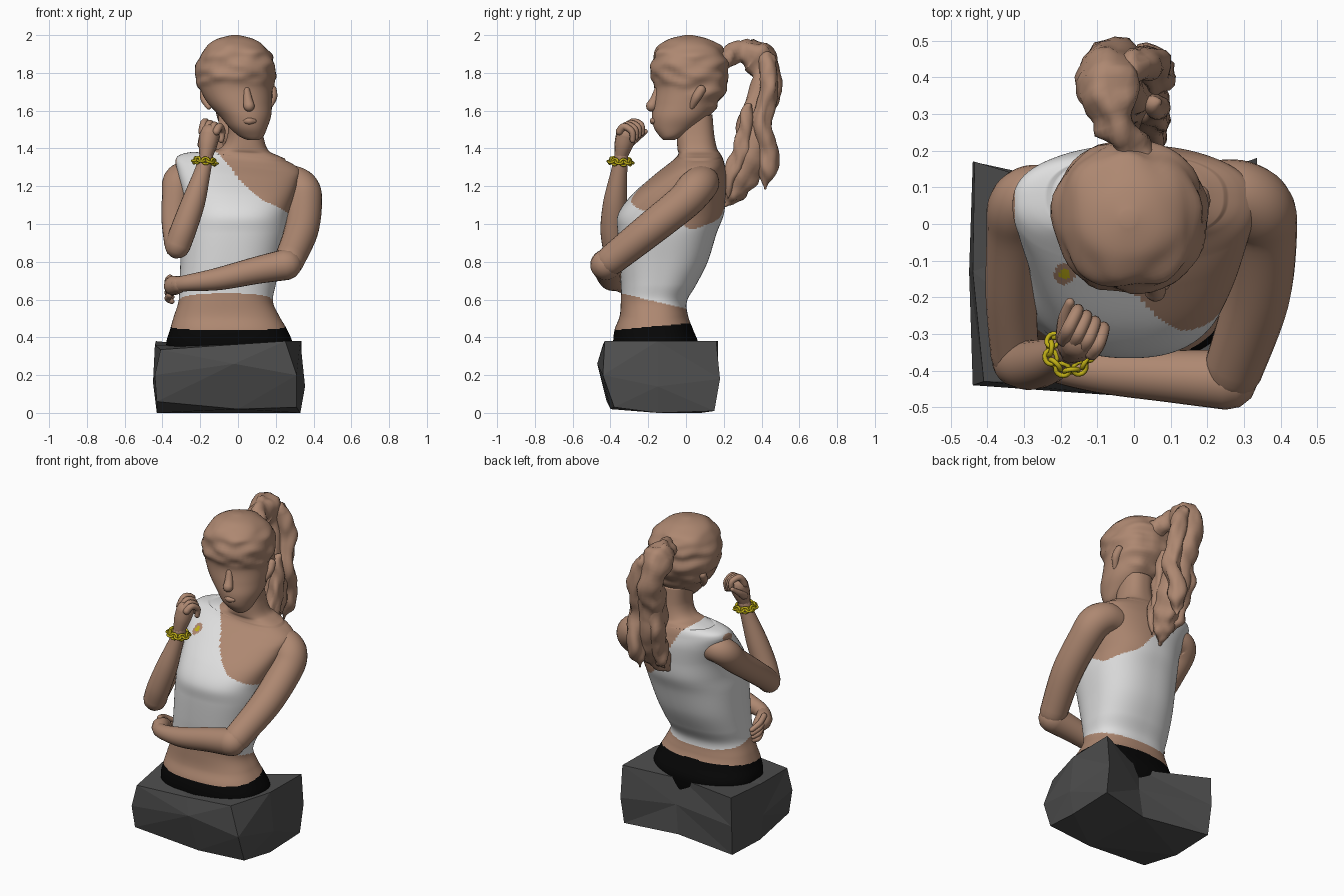
import bpy, bmesh, math
from mathutils import Vector, Matrix, noise


def material(name, rgb):
    m = bpy.data.materials.new(name)
    m.diffuse_color = (*rgb, 1)
    return m


SKIN = material("skin", (0.42, 0.245, 0.165))
WHITE = material("white cloth", (0.73, 0.73, 0.73))
BLACK = material("black cloth", (0.002, 0.002, 0.002))
GREY = material("dark grey stone", (0.075, 0.075, 0.075))
GOLD = material("gold", (0.54, 0.44, 0.008))


def finish(name, bm, mats, rule=None, smooth=True):
    bmesh.ops.recalc_face_normals(bm, faces=bm.faces)
    bm.normal_update()
    for f in bm.faces:
        f.smooth = smooth
        if rule:
            f.material_index = rule(f.calc_center_median())
    me = bpy.data.meshes.new(name)
    bm.to_mesh(me)
    bm.free()
    for m in mats:
        me.materials.append(m)
    ob = bpy.data.objects.new(name, me)
    bpy.context.collection.objects.link(ob)
    return ob


def spline(pts, n):
    """Smooth (Catmull-Rom) samples through rows of numbers."""
    p = [Vector(a) for a in pts]
    p = [p[0]] + p + [p[-1]]
    out = []
    for i in range(1, len(p) - 2):
        a, b, c, d = p[i - 1:i + 3]
        for k in range(n):
            t = k / n
            out.append(0.5 * (2 * b + (c - a) * t + (2 * a - 5 * b + 4 * c - d) * t * t
                              + (3 * b - a - 3 * c + d) * t ** 3))
    return out + [p[-1]]


def skin_rings(bm, rings):
    vs = [[bm.verts.new(p) for p in r] for r in rings]
    n = len(vs[0])
    for a, b in zip(vs, vs[1:]):
        for i in range(n):
            bm.faces.new((a[i], a[(i + 1) % n], b[(i + 1) % n], b[i]))
    bm.faces.new(vs[0][::-1])
    bm.faces.new(vs[-1])


def body(rows, n, sides, power, shape):
    """Rings from rows of z, centre x, centre y, half width, half depth."""
    rings = []
    for z, cx, cy, rx, ry in spline(rows, n):
        ring = []
        for i in range(sides):
            a = math.tau * i / sides
            c, s = math.cos(a), math.sin(a)
            e = 2 / power
            p = Vector((cx + rx * math.copysign(abs(c) ** e, c),
                        cy + ry * math.copysign(abs(s) ** e, s), z))
            ring.append(shape(p, Vector((c, s, 0))))
        rings.append(ring)
    return rings


def tube(bm, pts, sides=16, rough=0.0, n=6):
    """Round-ended tapering tube through (x, y, z, radius) points."""
    s = [(Vector(p[:3]), max(p[3], 0.004)) for p in spline(pts, n)]
    d0 = (s[0][0] - s[1][0]).normalized()
    d1 = (s[-1][0] - s[-2][0]).normalized()
    caps = [math.radians(a) for a in (80, 55, 28)]
    start = [(s[0][0] + d0 * s[0][1] * math.sin(a), s[0][1] * math.cos(a)) for a in caps]
    end = [(s[-1][0] + d1 * s[-1][1] * math.sin(a), s[-1][1] * math.cos(a)) for a in caps[::-1]]
    s = start + s + end
    d = -d0
    u = d.orthogonal().normalized()
    rings = []
    for i, (p, r) in enumerate(s):
        new = (s[min(i + 1, len(s) - 1)][0] - s[max(i - 1, 0)][0]).normalized()
        u.rotate(d.rotation_difference(new))
        d = new
        v = d.cross(u)
        ring = []
        for k in range(sides):
            a = math.tau * k / sides
            o = u * math.cos(a) + v * math.sin(a)
            q = p + o * r
            ring.append(q + o * rough * noise.noise(Vector((q.x * 22, q.y * 22, q.z * 9))))
        rings.append(ring)
    skin_rings(bm, rings)


def tubes(name, paths, mat=SKIN, **kw):
    bm = bmesh.new()
    for p in paths:
        tube(bm, p, **kw)
    return finish(name, bm, [mat])


# Torso with neck: skin, one-shoulder top and trousers
TORSO = [(0.25, -0.04, -0.16, 0.32, 0.21), (0.36, -0.045, -0.16, 0.335, 0.225),
         (0.44, -0.05, -0.17, 0.31, 0.208), (0.51, -0.06, -0.17, 0.28, 0.182),
         (0.59, -0.065, -0.17, 0.25, 0.175), (0.68, -0.055, -0.145, 0.255, 0.20),
         (0.80, -0.04, -0.12, 0.265, 0.235), (0.95, -0.02, -0.10, 0.28, 0.262),
         (1.05, -0.01, -0.08, 0.28, 0.28), (1.15, 0, -0.04, 0.295, 0.25),
         (1.25, 0, 0.02, 0.32, 0.195), (1.31, 0, 0.055, 0.33, 0.15),
         (1.345, 0, 0.07, 0.29, 0.125), (1.375, 0.02, 0.07, 0.19, 0.11),
         (1.40, 0.035, 0.06, 0.125, 0.105), (1.47, 0.04, 0.05, 0.095, 0.10),
         (1.58, 0.03, 0.04, 0.09, 0.10)]
NECKLINE = [(-0.4, 1.6), (-0.1, 1.39), (0.01, 1.23), (0.12, 1.13), (0.2, 1.095),
            (0.28, 1.05), (0.4, 0.9)]


def neckline(x):
    for (x0, z0), (x1, z1) in zip(NECKLINE, NECKLINE[1:]):
        if x <= x1:
            return z0 + (z1 - z0) * (x - x0) / (x1 - x0)
    return 0.9


def clothing(c):
    if c.z < 0.455 + 0.09 * (c.y + 0.2):
        return 2
    spot = math.hypot(c.x + 0.19, c.y + 0.137)
    if c.z > 1.1 and spot < 0.028:
        return 3 if spot < 0.014 else 0
    if c.x < -0.325 and c.z > 1.2:
        return 0
    hem = 0.635 - 0.24 * (c.y + 0.35)
    back = min(max((c.y + 0.12) / 0.15, 0), 1)
    top = neckline(c.x) - back * (0.03 + 0.07 * min(max((c.x + 0.1) / 0.2, 0), 1))
    return 1 if hem < c.z < top else 0


def tilt_shoulders(p, o):
    k = min(max((p.z - 1.0) / 0.3, 0), 1) * (1 if p.z < 1.36 else 0.6)
    p.z -= 0.095 * p.x * k
    return p


bm = bmesh.new()
skin_rings(bm, body(TORSO, 15, 200, 2.4, tilt_shoulders))
finish("torso", bm, [SKIN, WHITE, BLACK, GOLD], clothing)

# Head with lumpy swept-back hair
HEAD = [(1.445, 0.08, -0.09, 0.03, 0.03), (1.465, 0.07, -0.08, 0.065, 0.06),
        (1.51, 0.055, -0.06, 0.10, 0.11), (1.57, 0.04, -0.03, 0.135, 0.15),
        (1.64, 0.01, 0.0, 0.17, 0.175), (1.72, -0.01, 0.02, 0.193, 0.188),
        (1.80, -0.01, 0.02, 0.203, 0.2), (1.88, -0.012, 0.02, 0.19, 0.193),
        (1.94, -0.015, 0.02, 0.15, 0.157), (1.98, -0.015, 0.015, 0.09, 0.10),
        (2.0, -0.015, 0.015, 0.02, 0.02)]


def hair(p, o):
    hairline = 1.73 - 0.9 * max(p.y + 0.05, 0)
    k = min(max((p.z - hairline) / 0.04, 0), 1) * min(1, (2.0 - p.z) / 0.06)
    return p + o * k * (0.006 + 0.022 * noise.noise(Vector((p.x * 11, p.y * 9, p.z * 18))))


bm = bmesh.new()
skin_rings(bm, body(HEAD, 6, 48, 2.1, hair))
finish("head", bm, [SKIN])
tubes("nose", [[(0.045, -0.15, 1.71, 0.018), (0.052, -0.165, 1.66, 0.024),
                (0.058, -0.182, 1.625, 0.03)]])
tubes("lips", [[(0.035, -0.168, 1.545, 0.012), (0.06, -0.174, 1.545, 0.018),
                (0.085, -0.168, 1.545, 0.012)]])
tubes("ears", [[(0.18, 0.08, 1.71, 0.025), (0.183, 0.055, 1.67, 0.024), (0.165, 0.03, 1.62, 0.015)],
               [(-0.18, 0.09, 1.70, 0.022), (-0.178, 0.07, 1.66, 0.02), (-0.155, 0.05, 1.62, 0.014)]])

# Ponytail: one thick looping tail and loose strands
tubes("ponytail", [
    [(0.01, 0.17, 1.86, 0.055), (-0.05, 0.28, 1.905, 0.056), (-0.07, 0.37, 1.885, 0.085),
     (-0.06, 0.43, 1.78, 0.075), (-0.04, 0.40, 1.65, 0.08), (-0.02, 0.365, 1.52, 0.085),
     (0.0, 0.36, 1.40, 0.09), (0.01, 0.31, 1.27, 0.08), (0.0, 0.25, 1.17, 0.055),
     (-0.02, 0.21, 1.11, 0.02)],
    [(0.0, 0.43, 1.86, 0.05), (0.04, 0.44, 1.74, 0.05), (0.05, 0.40, 1.55, 0.05),
     (0.05, 0.43, 1.38, 0.05), (0.04, 0.43, 1.28, 0.045), (0.03, 0.42, 1.19, 0.008)],
    [(-0.05, 0.40, 1.60, 0.05), (-0.06, 0.38, 1.42, 0.055), (-0.05, 0.33, 1.25, 0.05),
     (-0.05, 0.29, 1.16, 0.01)],
    [(0.06, 0.33, 1.62, 0.02), (0.06, 0.31, 1.50, 0.04), (0.055, 0.28, 1.36, 0.045),
     (0.05, 0.23, 1.22, 0.03), (0.05, 0.22, 1.14, 0.008)],
], rough=0.026, n=8, sides=18)

# Folded arm (+x) and its hand gripping the waist
tubes("left_arm", [
    [(0.22, 0.09, 1.22, 0.085), (0.285, 0.08, 1.215, 0.095), (0.335, 0.045, 1.18, 0.10),
     (0.35, -0.02, 1.11, 0.095), (0.335, -0.2, 0.965, 0.09), (0.27, -0.40, 0.805, 0.08)],
    [(0.255, -0.425, 0.785, 0.082), (0.1, -0.415, 0.755, 0.072), (-0.1, -0.40, 0.71, 0.06),
     (-0.25, -0.375, 0.69, 0.045), (-0.32, -0.335, 0.68, 0.04)]], sides=24)
tubes("left_hand", [[(-0.31, -0.34, 0.68, 0.045), (-0.34, -0.29, 0.675, 0.052),
                     (-0.345, -0.25, 0.665, 0.045)]]
      + [[(-0.36, -0.27 + 0.01 * i, 0.715 - 0.03 * i, 0.018),
          (-0.372, -0.21 + 0.005 * i, 0.695 - 0.03 * i, 0.017),
          (-0.35, -0.16 - 0.008 * i, 0.665 - 0.025 * i, 0.014)] for i in range(4)], sides=10)

# Raised arm (-x) and its loosely curled hand
tubes("right_arm", [
    [(-0.23, 0.09, 1.25, 0.07), (-0.285, 0.08, 1.25, 0.08), (-0.318, 0.045, 1.22, 0.082),
     (-0.327, -0.03, 1.15, 0.076), (-0.335, -0.2, 1.02, 0.07), (-0.325, -0.36, 0.9, 0.066)],
    [(-0.32, -0.375, 0.885, 0.068), (-0.285, -0.385, 0.98, 0.068), (-0.235, -0.375, 1.12, 0.062),
     (-0.19, -0.355, 1.27, 0.044), (-0.168, -0.342, 1.36, 0.036)]], sides=24)
tubes("right_hand", [[(-0.17, -0.345, 1.36, 0.036), (-0.16, -0.33, 1.42, 0.05), (-0.15, -0.315, 1.475, 0.055)]]
      + [[(-0.19 + 0.025 * i, -0.315 - 0.012 * i, 1.49, 0.021),
          (-0.178 + 0.027 * i, -0.285 - 0.014 * i, 1.54 - 0.008 * i, 0.019),
          (-0.155 + 0.024 * i, -0.238 - 0.016 * i, 1.525 - 0.012 * i, 0.017),
          (-0.155 + 0.022 * i, -0.235 - 0.016 * i, 1.48 - 0.012 * i, 0.015)] for i in range(4)]
      + [[(-0.19, -0.31, 1.42, 0.025), (-0.19, -0.26, 1.455, 0.018), (-0.175, -0.215, 1.49, 0.013)]],
      sides=10)

# Chain bracelet: links alternately flat and upright
bm = bmesh.new()
axis = Vector((0.1, 0.06, 1)).to_track_quat('Z', 'Y').to_matrix().to_4x4()
for i in range(14):
    place = (Matrix.Translation((-0.176, -0.347, 1.332)) @ axis
             @ Matrix.Rotation(math.tau * i / 14, 4, 'Z') @ Matrix.Translation((0.054, 0, 0))
             @ Matrix.Rotation(math.radians(20 if i % 2 else 80), 4, 'Y'))
    grid = [[bm.verts.new(place @ Vector(((0.017 + 0.007 * math.cos(b)) * math.cos(a),
                                          (0.019 + 0.007 * math.cos(b)) * math.sin(a),
                                          0.007 * math.sin(b))))
             for b in (math.tau * k / 6 for k in range(6))]
            for a in (math.tau * j / 14 for j in range(14))]
    for j in range(14):
        for k in range(6):
            bm.faces.new((grid[j][k], grid[(j + 1) % 14][k],
                          grid[(j + 1) % 14][(k + 1) % 6], grid[j][(k + 1) % 6]))
finish("bracelet", bm, [GOLD])

# Rough-hewn stone plinth, notched at the back
STONE = [
    [(-0.43, -0.42, 0.06), (0, -0.40, 0.02), (0.31, -0.38, 0.03), (0.33, -0.15, 0),
     (0.33, 0.15, 0.01), (0, 0.08, 0), (-0.43, 0.15, 0.01), (-0.43, -0.13, 0)],
    [(-0.44, -0.44, 0.2), (-0.02, -0.47, 0.26), (0.31, -0.44, 0.2), (0.355, -0.15, 0.14),
     (0.335, 0.18, 0.18), (0.02, 0.07, 0.18), (-0.44, 0.17, 0.2), (-0.45, -0.13, 0.16)],
    [(-0.41, -0.43, 0.335), (-0.05, -0.44, 0.36), (0.25, -0.43, 0.38), (0.33, -0.15, 0.38),
     (0.335, 0.16, 0.38), (0.0, 0.04, 0.335), (-0.435, 0.17, 0.38), (-0.44, -0.13, 0.36)]]
bm = bmesh.new()
skin_rings(bm, STONE)
bmesh.ops.triangulate(bm, faces=bm.faces)
finish("plinth", bm, [GREY], smooth=False)
